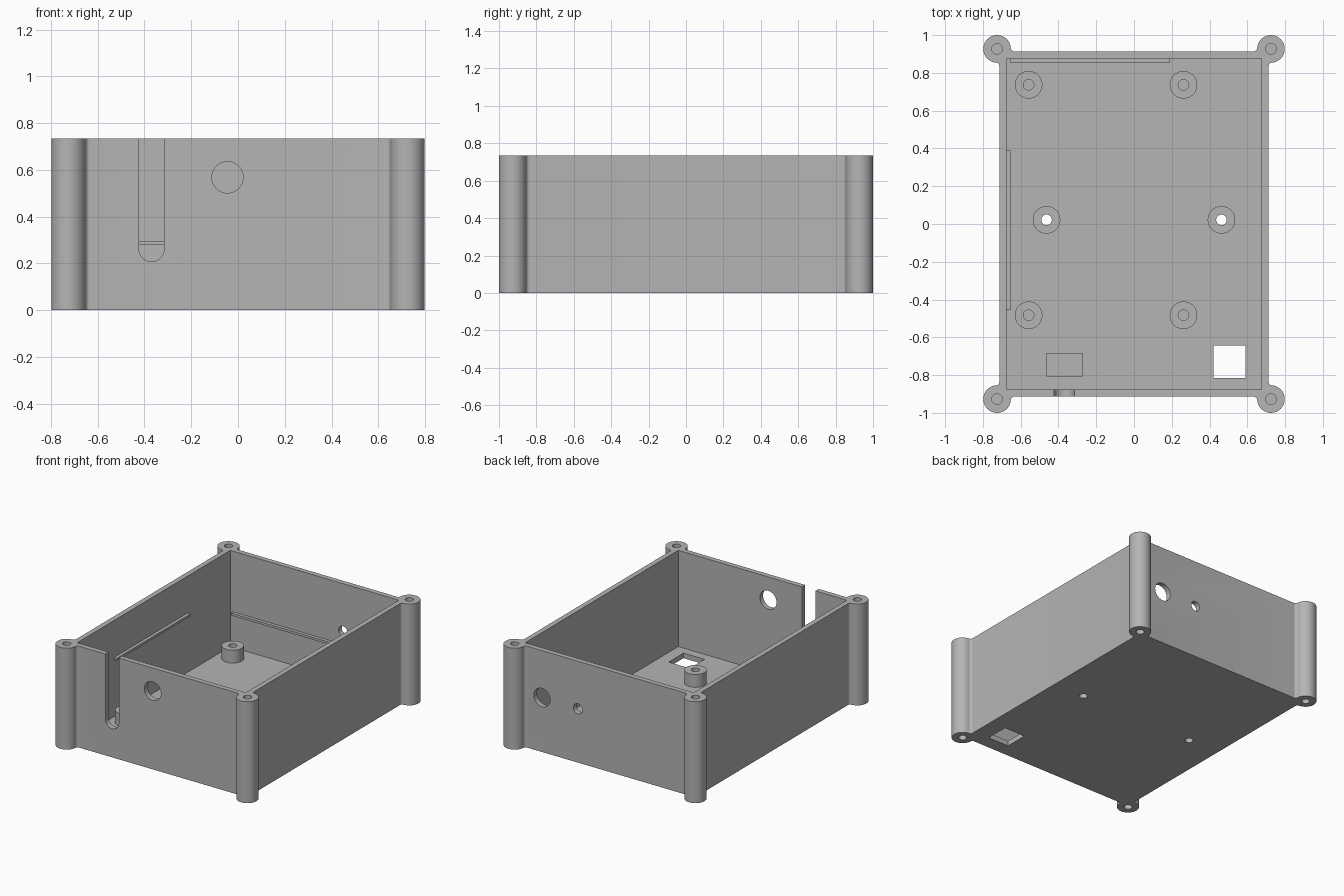
import bpy
import bmesh
from math import radians, degrees, atan2, cos, sin, sqrt, pi
from mathutils import Matrix, Vector

cube = bpy.data.objects.get("Cube")
if cube:
    bpy.data.objects.remove(cube, do_unlink=True)

HEIGHT, FLOOR = 0.735, 0.037
WALL_X, WALL_Y, THICK = 0.713, 0.914, 0.037
IN_X, IN_Y = WALL_X - THICK, WALL_Y - THICK
POST_X, POST_Y, POST_R = 0.725, 0.927, 0.073
FILLET, HOLE_R, STANDOFF_TOP = 0.018, 0.028, 0.13

grey = bpy.data.materials.new("grey_plastic")
grey.use_nodes = True
grey.diffuse_color = (0.46, 0.46, 0.46, 1)
grey.node_tree.nodes["Principled BSDF"].inputs["Base Color"].default_value = (0.46, 0.46, 0.46, 1)


def finish(name, bm):
    bmesh.ops.recalc_face_normals(bm, faces=bm.faces)
    mesh = bpy.data.meshes.new(name)
    bm.to_mesh(mesh)
    bm.free()
    mesh.materials.append(grey)
    obj = bpy.data.objects.new(name, mesh)
    bpy.context.collection.objects.link(obj)
    return obj


def box(name, low, high):
    bm = bmesh.new()
    low, high = Vector(low), Vector(high)
    matrix = Matrix.Translation((low + high) / 2) @ Matrix.Diagonal((*(high - low), 1))
    bmesh.ops.create_cube(bm, size=1, matrix=matrix)
    return finish(name, bm)


def cylinder(name, centre, radius, depth, along_y=False, sides=48):
    bm = bmesh.new()
    turn = Matrix.Rotation(pi / 2 if along_y else 0, 4, 'X')
    bmesh.ops.create_cone(bm, cap_ends=True, segments=sides, radius1=radius,
                          radius2=radius, depth=depth,
                          matrix=Matrix.Translation(centre) @ turn)
    return finish(name, bm)


def cut(target, cutter):
    cutter.hide_render = True
    mod = target.modifiers.new("cut", 'BOOLEAN')
    mod.operation, mod.solver, mod.object = 'DIFFERENCE', 'EXACT', cutter
    bpy.context.view_layer.objects.active = target
    bpy.ops.object.modifier_apply(modifier=mod.name)
    bpy.data.objects.remove(cutter, do_unlink=True)


def arc(centre, radius, start, end, steps):
    angles = [start + (end - start) * i / steps for i in range(steps + 1)]
    return [Vector((centre.x + radius * cos(a), centre.y + radius * sin(a))) for a in angles]


def corner_outline():
    """Wall, fillet, round post, fillet, wall for the +x +y corner."""
    reach = POST_R + FILLET
    post = Vector((POST_X, POST_Y))
    a = Vector((WALL_X + FILLET, POST_Y - sqrt(reach**2 - (WALL_X + FILLET - POST_X)**2)))
    b = Vector((POST_X - sqrt(reach**2 - (WALL_Y + FILLET - POST_Y)**2), WALL_Y + FILLET))
    to_a = atan2(a.y - post.y, a.x - post.x)
    to_b = atan2(b.y - post.y, b.x - post.x) % (2 * pi)
    return (arc(a, FILLET, pi, to_a + pi, 8)
            + arc(post, POST_R, to_a, to_b, 40)[1:-1]
            + arc(b, FILLET, to_b - pi, -pi / 2, 8))


# Case body: outline with a post at each corner
outline = []
for sx, sy in ((1, 1), (-1, 1), (-1, -1), (1, -1)):
    points = [(p.x * sx, p.y * sy) for p in corner_outline()]
    outline += points if sx * sy > 0 else points[::-1]
bm = bmesh.new()
base = bm.faces.new([bm.verts.new((x, y, 0)) for x, y in outline])
top = bmesh.ops.extrude_face_region(bm, geom=[base])["geom"]
bmesh.ops.translate(bm, vec=(0, 0, HEIGHT),
                    verts=[v for v in top if isinstance(v, bmesh.types.BMVert)])
case = finish("case_body", bm)

# Open inside
cut(case, box("cavity", (-IN_X, -IN_Y, FLOOR), (IN_X, IN_Y, HEIGHT + 0.2)))

# Blind screw holes at both ends of the posts
for sx in (-1, 1):
    for sy in (-1, 1):
        for z in (0, HEIGHT):
            cut(case, cylinder("post_hole", (sx * POST_X, sy * POST_Y, z), HOLE_R, 0.4, sides=32))

# Cable slot with a round bottom, and round hole, in the front wall
SLOT_X, SLOT_R, SLOT_Z = -0.37, 0.054, 0.262
front_y, back_y = -WALL_Y + THICK / 2, WALL_Y - THICK / 2
cut(case, cylinder("slot_end", (SLOT_X, front_y, SLOT_Z), SLOT_R, 0.1, True))
cut(case, box("slot", (SLOT_X - SLOT_R, front_y - 0.05, SLOT_Z),
              (SLOT_X + SLOT_R, front_y + 0.05, HEIGHT + 0.1)))
cut(case, cylinder("front_hole", (-0.045, front_y, 0.568), 0.067, 0.1, True))

# Two round holes in the back wall
cut(case, cylinder("back_hole", (0.515, back_y, 0.395), 0.066, 0.1, True))
cut(case, cylinder("back_small_hole", (0.228, back_y, 0.39), 0.036, 0.1, True))

# Square opening in the floor
cut(case, box("floor_opening", (0.421, -0.814, -0.1), (0.59, -0.644, 0.1)))

# Standoffs: four blind, two with holes through the floor
MID_Y = 0.022
spots = [(x, y, False) for x in (-0.558, 0.262) for y in (-0.483, 0.737)]
spots += [(s * 0.463, MID_Y, True) for s in (-1, 1)]
parts = [case]
for x, y, through in spots:
    height = STANDOFF_TOP - FLOOR
    standoff = cylinder("through_standoff" if through else "standoff",
                        (x, y, FLOOR + height / 2), POST_R, height)
    depth = 0.6 if through else 2 * height - 0.01
    cut(standoff, cylinder("screw_hole", (x, y, STANDOFF_TOP), HOLE_R, depth, sides=32))
    if through:
        cut(case, cylinder("floor_hole", (x, y, 0), HOLE_R, 0.2, sides=32))
    parts.append(standoff)

# Low pad on the floor behind the cable slot
box("cable_pad", (-0.463, -0.808, FLOOR), (-0.272, -0.684, 0.06))

# Thin support ledges on the inner walls
box("side_ledge", (-IN_X - 0.01, -0.456, 0.45), (-0.653, 0.388, 0.467))
box("back_ledge", (-0.653, 0.853, 0.278), (0.188, IN_Y + 0.01, 0.295))

# Smooth the round surfaces and keep the edges sharp
bpy.ops.object.select_all(action='DESELECT')
for part in parts:
    part.select_set(True)
bpy.context.view_layer.objects.active = case
bpy.ops.object.shade_smooth_by_angle(angle=radians(30))
